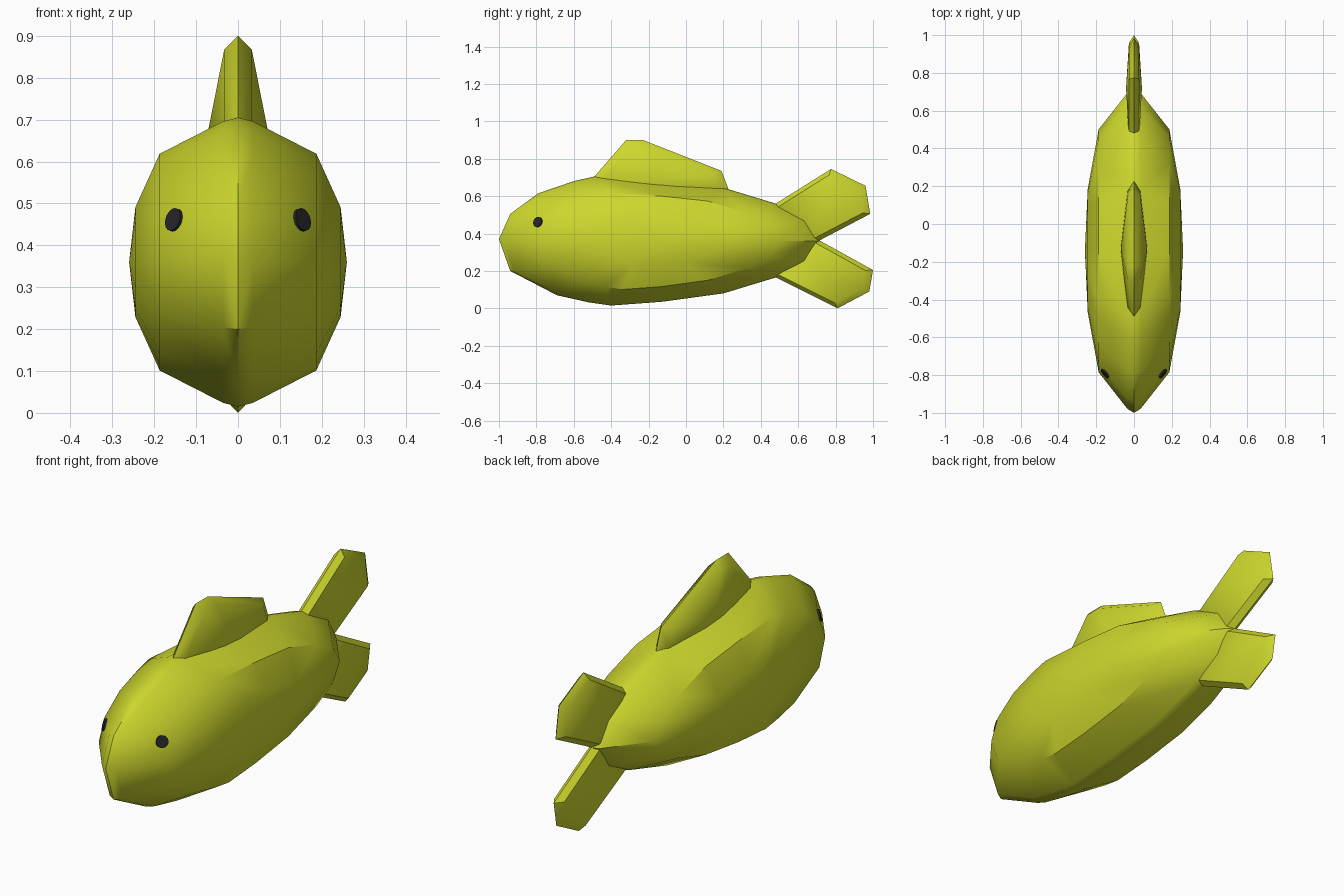
import bpy, bmesh, math
from mathutils import Vector

if "Cube" in bpy.data.objects:
    bpy.data.objects.remove(bpy.data.objects["Cube"])


def material(name, rgb):
    m = bpy.data.materials.new(name)
    m.diffuse_color = (*rgb, 1)
    m.use_nodes = True
    m.node_tree.nodes["Principled BSDF"].inputs["Base Color"].default_value = m.diffuse_color
    return m


YELLOW = material("yellow_green", (0.61, 0.68, 0.026))
BLACK = material("eye_black", (0.02, 0.02, 0.022))


def finish(bm, name, mat, angle):
    bmesh.ops.recalc_face_normals(bm, faces=bm.faces)
    me = bpy.data.meshes.new(name)
    bm.to_mesh(me)
    bm.free()
    me.materials.append(mat)
    ob = bpy.data.objects.new(name, me)
    bpy.context.collection.objects.link(ob)
    bpy.ops.object.select_all(action='DESELECT')
    ob.select_set(True)
    bpy.context.view_layer.objects.active = ob
    bpy.ops.object.shade_smooth_by_angle(angle=math.radians(angle))
    return ob


def pillow(name, outline, center, rings, peak, angle=38):
    """Side outline (y, z) swelling to both sides through scaled rings (scale, half width)."""
    bm = bmesh.new()
    cy, cz = center
    n = len(outline)
    rim = [bm.verts.new((0, y, z)) for y, z in outline]
    for side in (-1, 1):
        last = rim
        for s, x in rings:
            ring = [bm.verts.new((side * x, cy + s * (y - cy), cz + s * (z - cz)))
                    for y, z in outline]
            for i in range(n):
                j = (i + 1) % n
                bm.faces.new((last[i], last[j], ring[j], ring[i]))
            last = ring
        tip = bm.verts.new((side * peak, cy, cz))
        for i in range(n):
            bm.faces.new((last[i], last[(i + 1) % n], tip))
    return finish(bm, name, YELLOW, angle)


# Body
body = pillow("body", [
    (-1, 0.37), (-0.94, 0.505), (-0.79, 0.615), (-0.6, 0.68), (-0.49, 0.705),
    (-0.13, 0.68), (0.2, 0.645), (0.48, 0.56), (0.65, 0.47), (0.715, 0.36),
    (0.65, 0.25), (0.48, 0.165), (0.2, 0.08), (-0.13, 0.035), (-0.4, 0.015),
    (-0.52, 0.032), (-0.69, 0.07), (-0.94, 0.20)],
    (-0.14, 0.36), [(0.975, 0.035), (0.75, 0.187), (0.38, 0.245)], 0.26)

# Back fin, its base sunk into the body
pillow("back_fin", [
    (-0.52, 0.67), (-0.32, 0.90), (-0.23, 0.90), (0.19, 0.735), (0.23, 0.63),
    (0.15, 0.56), (-0.4, 0.58)],
    (-0.13, 0.68), [(0.85, 0.033)], 0.07)

# Tail fins
pillow("upper_tail_fin", [
    (0.40, 0.51), (0.775, 0.745), (0.96, 0.655), (0.985, 0.505), (0.66, 0.335)],
    (0.72, 0.54), [(0.85, 0.027)], 0.042)
pillow("lower_tail_fin", [
    (0.40, 0.205), (0.81, 0.0), (0.98, 0.09), (1.0, 0.205), (0.62, 0.415)],
    (0.72, 0.19), [(0.85, 0.027)], 0.042)

# Eyes: thin discs lying on the head
for side, label in ((-1, "left"), (1, "right")):
    _, loc, normal, _ = body.closest_point_on_mesh(Vector((side * 0.15, -0.79, 0.46)))
    bm = bmesh.new()
    bmesh.ops.create_cone(bm, cap_ends=True, segments=16, radius1=0.028,
                          radius2=0.028, depth=0.009)
    eye = finish(bm, label + "_eye", BLACK, 30)
    eye.location = loc + normal * 0.003
    eye.rotation_euler = normal.to_track_quat('Z', 'Y').to_euler()
